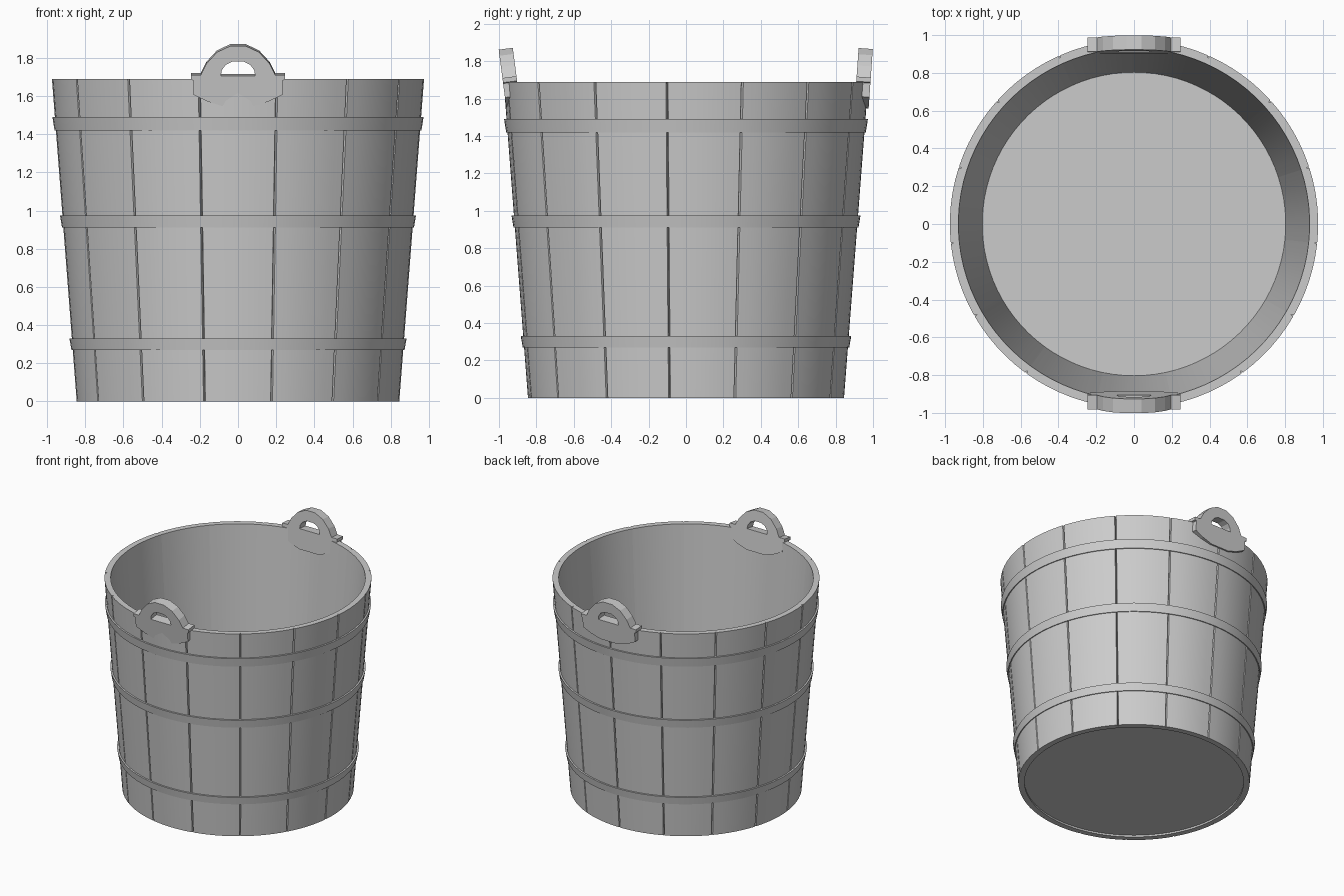
import bpy, bmesh, math

if "Cube" in bpy.data.objects:
    bpy.data.objects.remove(bpy.data.objects["Cube"])

STAVES = 15
H = 1.69
STEP = 2 * math.pi / STAVES


def wall(z):
    """Outer radius of the tapered tub at height z."""
    return 0.845 + 0.13 * z / H


def link(name, bm, smooth=True):
    bmesh.ops.recalc_face_normals(bm, faces=bm.faces[:])
    me = bpy.data.meshes.new(name)
    bm.to_mesh(me)
    bm.free()
    ob = bpy.data.objects.new(name, me)
    bpy.context.collection.objects.link(ob)
    if smooth:
        bpy.ops.object.select_all(action='DESELECT')
        ob.select_set(True)
        bpy.context.view_layer.objects.active = ob
        bpy.ops.object.shade_smooth_by_angle(angle=math.radians(30))
    return ob


def pt(r, a, z):
    return (r * math.sin(a), -r * math.cos(a), z)


# One stave: curved plank with a bevelled outer edge that forms the seams
def make_stave():
    bm = bmesh.new()
    half, n = STEP / 2, 6
    rings = []
    for z in (0, H):
        r = wall(z)
        inset = half - 0.006
        pts = [pt(r, -inset + 2 * inset * i / n, z) for i in range(n + 1)]
        pts.append(pt(r - 0.015, half, z))
        pts += [pt(r - 0.045, half - 2 * half * i / n, z) for i in range(n + 1)]
        pts.append(pt(r - 0.015, -half, z))
        rings.append([bm.verts.new(p) for p in pts])
    lo, hi = rings
    for i in range(len(lo)):
        j = (i + 1) % len(lo)
        bm.faces.new((lo[i], lo[j], hi[j], hi[i]))
    bm.faces.new(lo)
    bm.faces.new(hi)
    return link("stave", bm)


stave = make_stave()
for k in range(1, STAVES):
    ob = stave.copy()
    ob.name = f"stave_{k}"
    ob.rotation_euler.z = k * STEP
    bpy.context.collection.objects.link(ob)


# Hoops: thin bands around the staves
def make_hoop(name, z0, z1, n=90):
    bm = bmesh.new()
    prof = [(wall(z0) - 0.01, z0), (wall(z0) + 0.007, z0),
            (wall(z1) + 0.013, z1), (wall(z1) - 0.01, z1)]
    rings = [[bm.verts.new(pt(r, 2 * math.pi * i / n, z)) for r, z in prof]
             for i in range(n)]
    for i in range(n):
        a, b = rings[i], rings[(i + 1) % n]
        for j in range(4):
            k = (j + 1) % 4
            bm.faces.new((a[j], b[j], b[k], a[k]))
    link(name, bm)


make_hoop("lower_hoop", 0.27, 0.33)
make_hoop("middle_hoop", 0.91, 0.975)
make_hoop("upper_hoop", 1.42, 1.49)

# Floor disc, slightly recessed from below
bm = bmesh.new()
bmesh.ops.create_cone(bm, cap_ends=True, segments=90, radius1=0.812,
                      radius2=0.812, depth=0.03)
bmesh.ops.translate(bm, verts=bm.verts[:], vec=(0, 0, 0.03))
link("floor", bm)

# Handles: flat plate with shoulders and a pierced arch, leaning outwards
OUTLINE = [(0.04, 1.868), (0.11, 1.835), (0.165, 1.775), (0.195, 1.715),
           (0.245, 1.715), (0.245, 1.69), (0.232, 1.685), (0.232, 1.61),
           (0.16, 1.575), (0.08, 1.55)]
HOLE = [(0.03, 1.785), (0.065, 1.768), (0.085, 1.74), (0.09, 1.71)]


def make_handle(name, y, lean, turn):
    cu = bpy.data.curves.new(name, 'CURVE')
    cu.dimensions = '2D'
    cu.fill_mode = 'BOTH'
    cu.extrude = 0.038
    for side in (OUTLINE, HOLE):
        loop = side + [(-x, z) for x, z in reversed(side)]
        sp = cu.splines.new('POLY')
        sp.points.add(len(loop) - 1)
        for p, (x, z) in zip(sp.points, loop):
            p.co = (x, z - 1.7, 0, 1)
        sp.use_cyclic_u = True
    ob = bpy.data.objects.new(name, cu)
    bpy.context.collection.objects.link(ob)
    ob.location = (0, y, 1.7)
    ob.rotation_euler = (math.pi / 2 + lean, 0, turn)
    bpy.ops.object.select_all(action='DESELECT')
    ob.select_set(True)
    bpy.context.view_layer.objects.active = ob
    bpy.ops.object.convert(target='MESH')
    bpy.ops.object.shade_flat()


make_handle("front_handle", -0.942, 0.13, 0)
make_handle("back_handle", 0.949, 0.07, math.pi)
